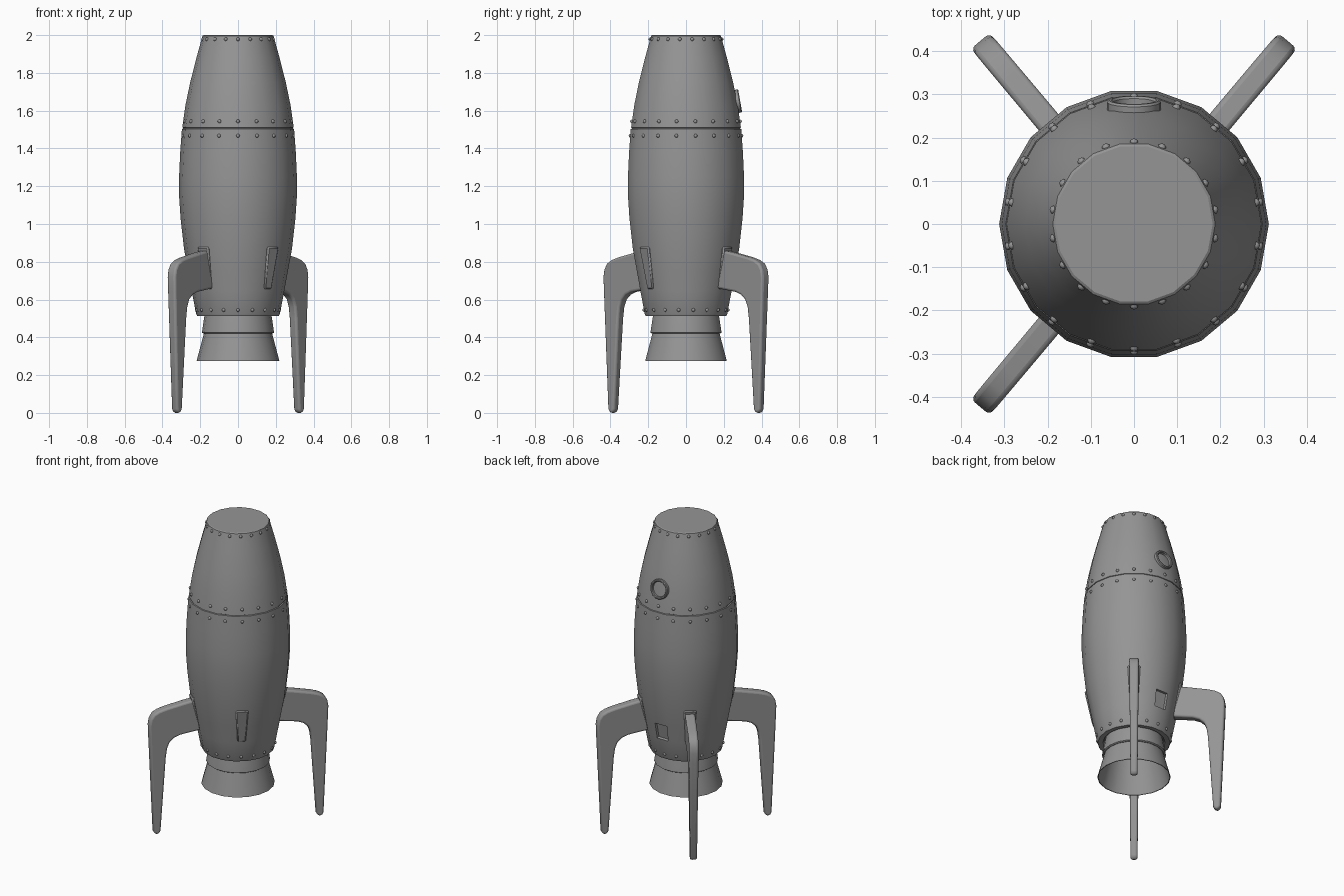
import bpy, bmesh, math
from mathutils import Matrix, Vector

if "Cube" in bpy.data.objects:
    bpy.data.objects.remove(bpy.data.objects["Cube"])

SIDES = 18
FIN_ANGLES = (50, 130, 230)

# Dark grey metal for every part
metal = bpy.data.materials.new("dark_grey_metal")
metal.diffuse_color = (.3, .3, .3, 1)
metal.use_nodes = True
metal.node_tree.nodes["Principled BSDF"].inputs["Base Color"].default_value = metal.diffuse_color


def finish(name, bm, angle=30):
    bmesh.ops.recalc_face_normals(bm, faces=bm.faces[:])
    me = bpy.data.meshes.new(name)
    bm.to_mesh(me)
    bm.free()
    me.materials.append(metal)
    ob = bpy.data.objects.new(name, me)
    bpy.context.collection.objects.link(ob)
    bpy.ops.object.select_all(action='DESELECT')
    bpy.context.view_layer.objects.active = ob
    ob.select_set(True)
    bpy.ops.object.shade_smooth_by_angle(angle=math.radians(angle))
    return ob


def lathe(bm, profile, sides=SIDES, closed=False):
    """Revolve (radius, z) points around z; r = 0 ends become caps."""
    rings = []
    for r, z in profile:
        if r == 0:
            rings.append([bm.verts.new((0, 0, z))] * sides)
        else:
            rings.append([bm.verts.new((r * math.cos(2 * math.pi * i / sides),
                                        r * math.sin(2 * math.pi * i / sides), z))
                          for i in range(sides)])
    pairs = list(zip(rings, rings[1:]))
    if closed:
        pairs.append((rings[-1], rings[0]))
    for a, b in pairs:
        for i in range(sides):
            j = (i + 1) % sides
            bm.faces.new(list(dict.fromkeys((a[i], a[j], b[j], b[i]))))


def prism(bm, side_a, side_b):
    a = [bm.verts.new(p) for p in side_a]
    b = [bm.verts.new(p) for p in side_b]
    bm.faces.new(a)
    bm.faces.new(b[::-1])
    for i in range(len(a)):
        j = (i + 1) % len(a)
        bm.faces.new((a[i], b[i], b[j], a[j]))


def bevel(ob, width, segments):
    m = ob.modifiers.new("bevel", 'BEVEL')
    m.width, m.segments = width, segments
    m.limit_method, m.angle_limit = 'ANGLE', math.radians(40)


# Hull with seam groove
hull = [(0, .525), (.18, .525), (.185, .515), (.216, .512), (.222, .525), (.245, .645),
        (.265, .755), (.286, .87), (.304, 1.03), (.312, 1.15), (.312, 1.25),
        (.306, 1.38), (.297, 1.503), (.291, 1.505), (.291, 1.509), (.295, 1.511),
        (.278, 1.63), (.253, 1.75), (.220, 1.88), (.191, 1.985), (.188, 1.996), (.182, 2.0), (0, 2.0)]
bm = bmesh.new()
lathe(bm, hull)
# Recessed hatch on the back
target = Vector((0, .25, .70))
hatch = min(bm.faces, key=lambda f: (f.calc_center_median() - target).length)
bmesh.ops.recalc_face_normals(bm, faces=bm.faces[:])
bmesh.ops.inset_individual(bm, faces=[hatch], thickness=.004)
bmesh.ops.inset_individual(bm, faces=[hatch], thickness=.003, depth=-.015)
finish("hull", bm)

# Engine collar and flared hollow nozzle
bm = bmesh.new()
lathe(bm, [(.174, .53), (.180, .50), (.191, .425), (.184, .420), (.176, .420)])
finish("engine_collar", bm)
bm = bmesh.new()
lathe(bm, [(.180, .422), (.219, .276), (.214, .276), (.175, .418), (.155, .50), (0, .50)])
finish("engine_nozzle", bm)

# Rivet rows
bm = bmesh.new()
for z, r in ((1.978, .191), (1.543, .290), (1.467, .298), (.545, .224)):
    for i in range(SIDES):
        a = math.radians(10 + 20 * i)
        ap = r * math.cos(math.radians(10))
        bmesh.ops.create_uvsphere(bm, u_segments=8, v_segments=6, radius=.010,
                                  matrix=Matrix.Translation((ap * math.cos(a), ap * math.sin(a), z)))
finish("rivets", bm, 60)

# Porthole ring and glass, tilted with the wall
tilt = (Matrix.Translation((0, .262, 1.648)) @ Matrix.Rotation(math.radians(10), 4, 'X')
        @ Matrix.Rotation(math.radians(-90), 4, 'X'))
bm = bmesh.new()
lathe(bm, [(.062, -.02), (.062, .020), (.058, .025), (.052, .025), (.048, .020), (.046, -.02)], 24, True)
finish("porthole_ring", bm).matrix_world = tilt
bm = bmesh.new()
lathe(bm, [(.048, -.015), (.048, .005), (0, .005)], 24)
finish("porthole_glass", bm).matrix_world = tilt

# Fin mounting plates on all four diagonals
for k, ang in enumerate(FIN_ANGLES + (310,)):
    bm = bmesh.new()

    def plate(s):
        return [(.220, s * .025, .655), (.250, s * .025, .655),
                (.295, s * .038, .878), (.255, s * .038, .878)]
    prism(bm, plate(1), plate(-1))
    ob = finish("fin_mount_%d" % (k + 1), bm)
    ob.rotation_euler.z = math.radians(ang)
    bevel(ob, .007, 1)

# Three landing fins, thinner toward the foot
outline = [(.23, .868), (.33, .85), (.45, .824), (.495, .810), (.527, .791), (.546, .76),
           (.553, .72), (.551, .66), (.525, .02), (.517, .004), (.503, 0), (.489, .004),
           (.481, .02), (.450, .50), (.442, .56), (.426, .60), (.398, .625),
           (.36, .640), (.23, .660)]
for k, ang in enumerate(FIN_ANGLES):
    bm = bmesh.new()

    def side(s):
        return [(r, s * (.021 + .010 * z), z) for r, z in outline]
    prism(bm, side(1), side(-1))
    ob = finish("landing_fin_%d" % (k + 1), bm)
    ob.rotation_euler.z = math.radians(ang)
    bevel(ob, .012, 3)
